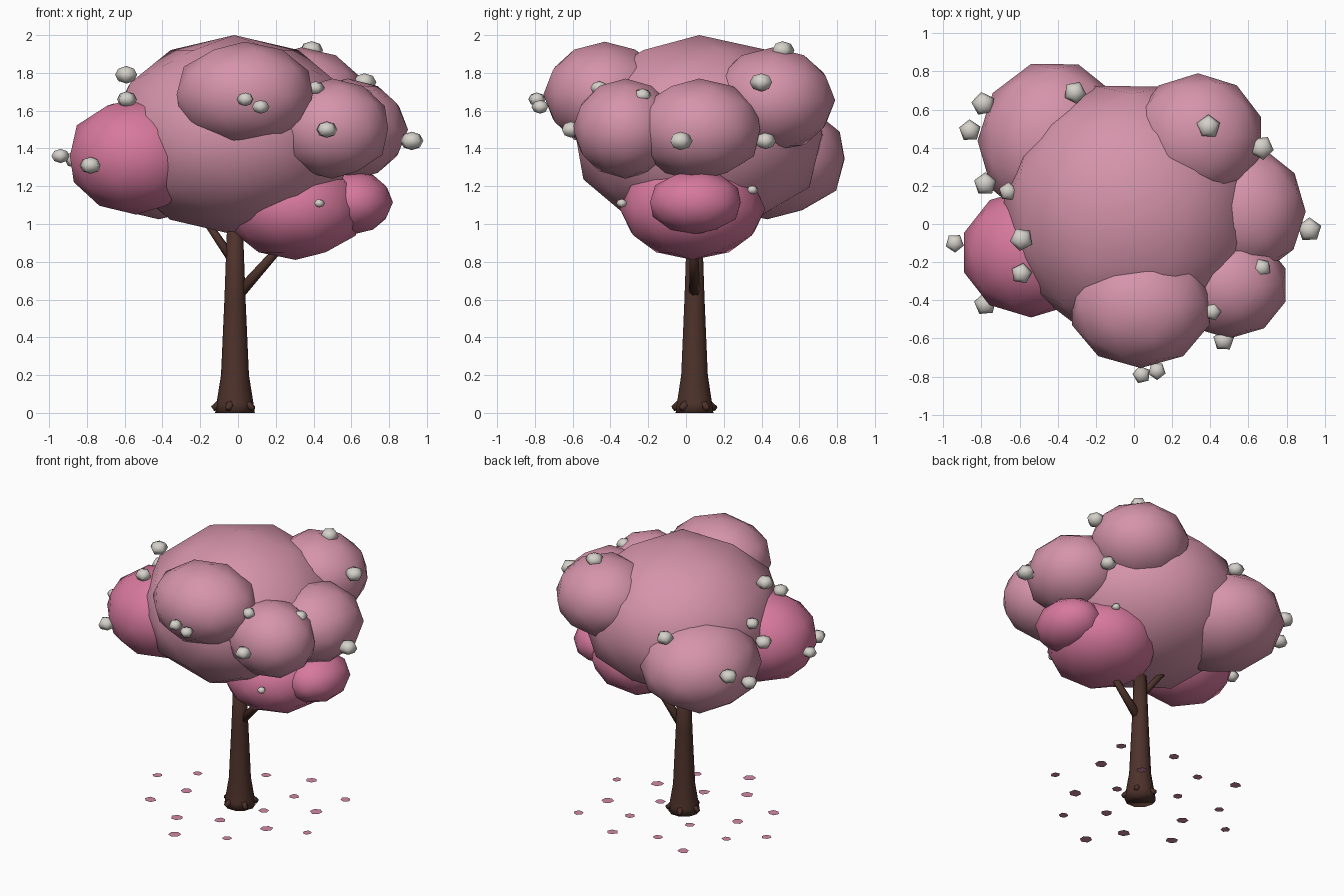
import bpy, bmesh, math, random
from mathutils import Vector, Matrix

random.seed(4)
if "Cube" in bpy.data.objects:
    bpy.data.objects.remove(bpy.data.objects["Cube"])


def material(name, rgb):
    mat = bpy.data.materials.new(name)
    mat.use_nodes = True
    mat.diffuse_color = (*rgb, 1)
    bsdf = mat.node_tree.nodes["Principled BSDF"]
    bsdf.inputs["Base Color"].default_value = (*rgb, 1)
    bsdf.inputs["Roughness"].default_value = 0.9
    return mat


BARK = material("bark_brown", (0.076, 0.032, 0.024))
PINK = material("soft_pink", (0.67, 0.295, 0.405))
ROSE = material("deep_rose", (0.68, 0.19, 0.335))
CREAM = material("blossom_grey", (0.66, 0.63, 0.585))
PETAL = material("petal_pink", (0.65, 0.25, 0.38))


def finish(name, bm, mat, smooth=True):
    mesh = bpy.data.meshes.new(name)
    bm.to_mesh(mesh)
    bm.free()
    mesh.materials.append(mat)
    for face in mesh.polygons:
        face.use_smooth = smooth
    obj = bpy.data.objects.new(name, mesh)
    bpy.context.collection.objects.link(obj)


def foliage(name, center, radii, mat, turn=0):
    """Coarse icosphere, turned about z and then fitted to its bounds."""
    bm = bmesh.new()
    bmesh.ops.create_icosphere(bm, subdivisions=2, radius=1,
                               matrix=Matrix.Rotation(turn, 4, "Z"))
    for i in range(3):
        reach = max(v.co[i] for v in bm.verts)
        for v in bm.verts:
            v.co[i] = center[i] + v.co[i] / reach * radii[i]
    finish(name, bm, mat)


def tube(name, rings, sides, mat):
    """Lofted tube through (point, radius) rings, capped at both ends."""
    bm = bmesh.new()
    axis = Vector(rings[-1][0]) - Vector(rings[0][0])
    quat = axis.to_track_quat("Z", "Y")
    loops = []
    for point, radius in rings:
        loop = []
        for k in range(sides):
            a = math.tau * k / sides
            offset = Vector((math.cos(a), math.sin(a), 0)) * radius
            loop.append(bm.verts.new(Vector(point) + quat @ offset))
        loops.append(loop)
    for low, high in zip(loops, loops[1:]):
        for k in range(sides):
            n = (k + 1) % sides
            bm.faces.new((low[k], low[n], high[n], high[k]))
    bm.faces.new(loops[0])
    bm.faces.new(loops[-1])
    bmesh.ops.recalc_face_normals(bm, faces=bm.faces)
    finish(name, bm, mat)


# Trunk with a flared foot
TX, TY = -0.016, 0.045
profile = [(0, 0.105), (0.05, 0.098), (0.2, 0.074), (0.6, 0.056), (1.1, 0.038)]
tube("trunk", [((TX, TY, z), r) for z, r in profile], 10, BARK)

# Root toes around the foot
for i in range(5):
    a = math.pi + math.tau * i / 5
    c, s = math.cos(a), math.sin(a)
    tube("root_toe_%d" % (i + 1),
         [((TX + c * 0.06, TY + s * 0.06, 0.06), 0.028),
          ((TX + c * 0.118, TY + s * 0.118, 0.022), 0.016)], 5, BARK)

# Branches reaching into the crown
tube("left_branch", [((TX + 0.02, TY, 0.63), 0.032), ((0.27, 0.04, 0.93), 0.02)], 7, BARK)
tube("right_branch", [((TX - 0.02, TY, 0.82), 0.026), ((-0.2, 0.13, 1.06), 0.018)], 7, BARK)

# Crown masses
foliage("crown_core", (-0.02, 0.07, 1.472), (0.675, 0.655, 0.528), PINK, 0.3)
foliage("crown_front", (0.035, -0.43, 1.685), (0.36, 0.325, 0.28), PINK)
foliage("crown_front_left", (0.5, -0.32, 1.505), (0.295, 0.28, 0.265), PINK)
foliage("crown_left", (0.58, 0.07, 1.5), (0.32, 0.325, 0.27), PINK, 0.3)
foliage("crown_back_left", (0.335, 0.46, 1.655), (0.33, 0.33, 0.28), PINK)
foliage("crown_back_right", (-0.42, 0.43, 1.345), (0.4, 0.41, 0.32), PINK, 0.3)
foliage("crown_right", (-0.54, -0.15, 1.36), (0.35, 0.34, 0.31), ROSE)
foliage("crown_low", (0.305, 0.035, 1.08), (0.355, 0.385, 0.27), ROSE)
foliage("crown_low_left", (0.61, 0.05, 1.115), (0.21, 0.24, 0.17), ROSE, 0.3)

# Blossoms: x, y, z, radius
BLOSSOMS = [
    (0.04, -0.79, 1.66, 0.048), (0.12, -0.77, 1.62, 0.048),
    (0.47, -0.61, 1.5, 0.057), (0.41, -0.46, 1.72, 0.048),
    (0.67, -0.23, 1.68, 0.05), (0.92, -0.03, 1.44, 0.065),
    (0.67, 0.4, 1.75, 0.064), (0.39, 0.51, 1.92, 0.064),
    (0.58, 0.42, 1.44, 0.058), (0.45, 0.35, 1.18, 0.032),
    (0.43, -0.34, 1.11, 0.03), (-0.59, -0.08, 1.79, 0.062),
    (-0.59, -0.26, 1.66, 0.056), (-0.94, -0.1, 1.36, 0.05),
    (-0.78, -0.42, 1.31, 0.06), (-0.31, 0.69, 1.6, 0.06),
    (-0.79, 0.63, 1.42, 0.063), (-0.86, 0.49, 1.34, 0.059),
    (-0.78, 0.21, 1.51, 0.061), (-0.66, 0.17, 1.6, 0.05),
]
for i, (x, y, z, r) in enumerate(BLOSSOMS):
    bm = bmesh.new()
    place = (Matrix.Translation((x, y, z))
             @ Matrix.Rotation(random.uniform(0, math.tau), 4, "Z")
             @ Matrix.Diagonal((r, r, r * 0.75, 1)))
    bmesh.ops.create_uvsphere(bm, u_segments=5, v_segments=4, radius=1, matrix=place)
    finish("blossom_%d" % (i + 1), bm, CREAM)

# Fallen petals: thin uneven plates just above the ground
PETALS = [
    (0.53, 0.5), (0.17, 0.62), (0.48, 0.23), (0.62, -0.08), (0.22, 0.34),
    (-0.13, 0.51), (-0.39, 0.59), (0.36, -0.18), (0.18, 0.04), (-0.19, 0.23),
    (0.23, -0.46), (0.03, -0.25), (-0.42, 0), (-0.52, 0.27), (-0.72, 0.09),
    (-0.23, -0.38), (-0.09, -0.61), (-0.54, -0.25),
]
for i, (x, y) in enumerate(PETALS):
    bm = bmesh.new()
    size = random.uniform(0.034, 0.048)
    start = random.uniform(0, math.tau)
    rim = []
    for k in range(6):
        a = start + math.tau * k / 6
        r = size * random.uniform(0.8, 1)
        rim.append(bm.verts.new((x + r * math.cos(a), y + r * math.sin(a), 0.01)))
    bm.faces.new(rim)
    finish("fallen_petal_%d" % (i + 1), bm, PETAL, False)
